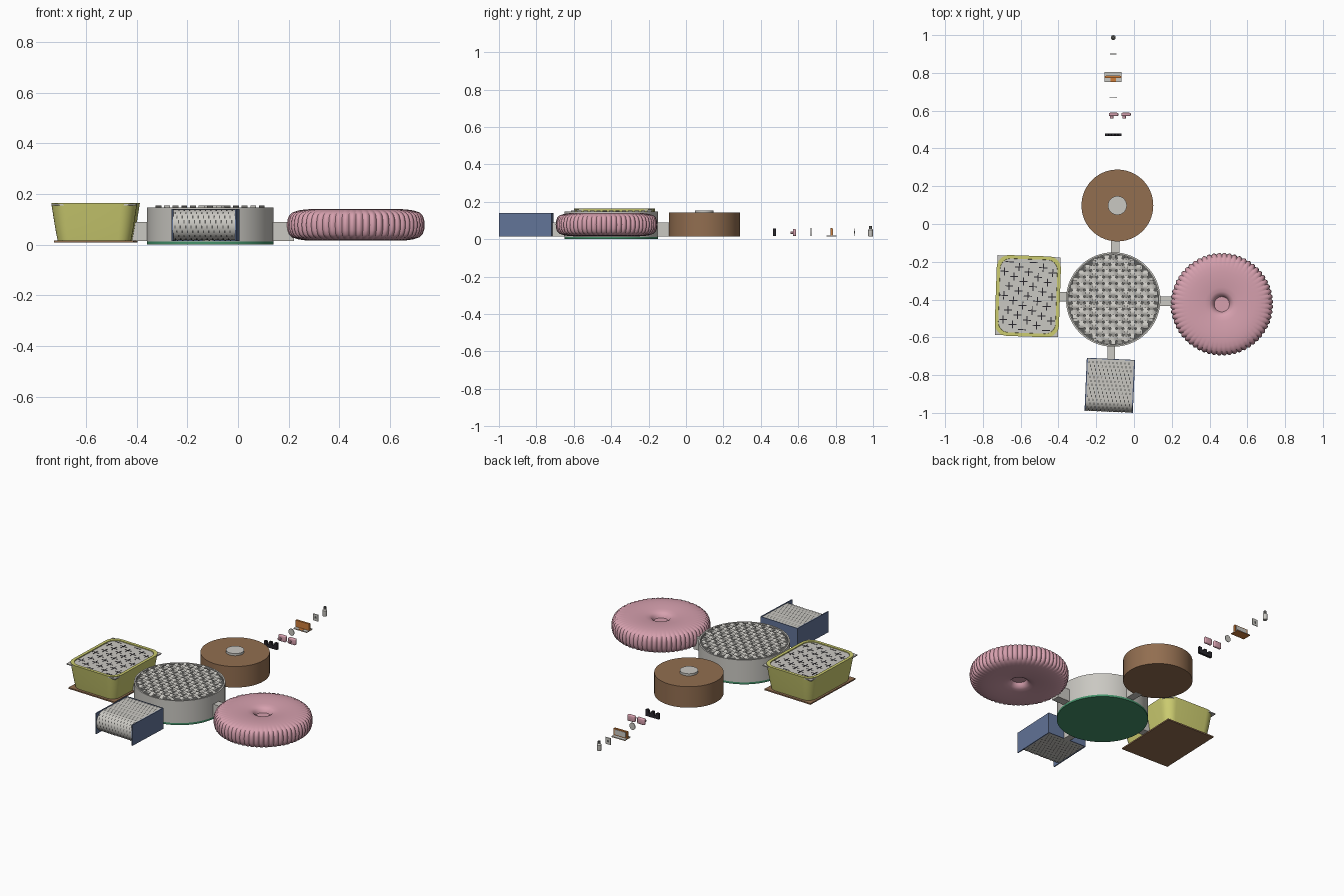
import bpy, bmesh, math
from mathutils import Matrix, Vector

cube = bpy.data.objects.get("Cube")
if cube:
    bpy.data.objects.remove(cube, do_unlink=True)


def material(name, *rgb):
    lin = [((c / 255 + 0.055) / 1.055) ** 2.4 for c in rgb] + [1.0]
    m = bpy.data.materials.new(name)
    m.use_nodes = True
    m.diffuse_color = lin
    m.node_tree.nodes["Principled BSDF"].inputs["Base Color"].default_value = lin
    return m


WHITE = material("off white", 202, 200, 194)
PINK = material("dusty pink", 214, 160, 174)
BROWN = material("brown", 146, 110, 80)
YELLOW = material("olive yellow", 204, 204, 112)
BLUE = material("slate blue", 98, 116, 152)
GREEN = material("green", 68, 146, 106)
ORANGE = material("orange", 205, 125, 58)
BLACK = material("charcoal", 40, 38, 44)
GREY = material("weave shadow", 92, 92, 90)


def finish(name, bm, mat, loc=(0, 0, 0), turn=0.0, smooth=True, fix=True):
    if fix:
        bmesh.ops.recalc_face_normals(bm, faces=bm.faces[:])
    me = bpy.data.meshes.new(name)
    bm.to_mesh(me)
    bm.free()
    me.materials.append(mat)
    if smooth:
        me.shade_smooth()
        me.set_sharp_from_angle(angle=math.radians(35))
    ob = bpy.data.objects.new(name, me)
    ob.location = loc
    ob.rotation_euler.z = turn
    bpy.context.collection.objects.link(ob)
    return ob


def box(name, centre, size, mat, loc=(0, 0, 0), turn=0.0, bevel=0.0):
    bm = bmesh.new()
    bmesh.ops.create_cube(bm, size=1, matrix=Matrix.Translation(centre) @ Matrix.Diagonal((*size, 1)))
    if bevel:
        bmesh.ops.bevel(bm, geom=bm.edges[:], offset=bevel, segments=3, affect='EDGES', profile=0.5)
    return finish(name, bm, mat, loc, turn)


def skin(bm, rings, closed=True):
    """Join matching loops of points with quads."""
    loops = [[bm.verts.new(p) for p in ring] for ring in rings]
    for a, b in zip(loops, loops[1:]):
        for i in range(len(a) if closed else len(a) - 1):
            j = (i + 1) % len(a)
            bm.faces.new((a[i], a[j], b[j], b[i]))
    return loops


def lathe(name, profile, loc, mat, segs=96, radius=lambda r, a: r):
    bm = bmesh.new()
    angles = [math.tau * i / segs for i in range(segs)]
    loops = skin(bm, [[(radius(r, a) * math.cos(a), radius(r, a) * math.sin(a), z) for a in angles]
                      for r, z in profile])
    bm.faces.new(loops[0])
    bm.faces.new(loops[-1])
    return finish(name, bm, mat, loc)


def prism(name, outline, depth, mat, loc):
    """Extrude an x-z outline along y."""
    bm = bmesh.new()
    loops = skin(bm, [[(x, y, z) for x, z in outline] for y in (-depth / 2, depth / 2)])
    for loop in loops:
        bm.faces.new(loop)
    return finish(name, bm, mat, loc, smooth=False)


# Round woven centre
HUB = (-0.11, -0.40, 0)
lathe("hub_base", [(0.25, 0), (0.25, 0.012)], HUB, GREEN)
lathe("hub_wall", [(0.25, 0.012), (0.25, 0.147), (0.241, 0.147), (0.241, 0.136)], HUB, WHITE)
lathe("hub_weave_backing", [(0.24, 0.136), (0.24, 0.139)], HUB, GREY)
bm = bmesh.new()
pitch, half, reach = 0.034, 0.0115, 0.238
for n in range(-7, 8):
    off = n * pitch
    if abs(off) + half >= reach:
        continue
    end = math.sqrt(reach ** 2 - (abs(off) + half) ** 2)
    steps = max(4, int(end * 2 / pitch * 6))
    ts = [-end + 2 * end * k / steps for k in range(steps + 1)]
    for across in (False, True):
        rows = []
        for t in ts:
            z = 0.148 + (-1 if across else 1) * 0.006 * math.cos(math.pi * (t / pitch + n))
            pair = [(t, off - half, z), (t, off + half, z)]
            rows.append([(y, x, z) for x, y, z in pair][::-1] if across else pair)
        skin(bm, rows, closed=False)
for f in bm.faces:
    f.normal_update()
    if f.normal.z < 0:
        f.normal_flip()
finish("hub_woven_strips", bm, WHITE, HUB, fix=False)

# Tabs joining the outer pieces to the centre
for name, x, y, sx, sy in (("back_tab", -0.098, -0.12, 0.045, 0.09), ("front_tab", -0.12, -0.68, 0.04, 0.09),
                           ("left_tab", 0.175, -0.41, 0.09, 0.05), ("right_tab", -0.385, -0.385, 0.07, 0.05)):
    box(name, (x, y, 0.052), (sx, sy, 0.075), WHITE)

# Pink ribbed cushion, the same above and below
upper = [(0.040, 0.025), (0.044, 0.034), (0.052, 0.046), (0.066, 0.053), (0.09, 0.057), (0.13, 0.061), (0.17, 0.0625),
         (0.20, 0.061), (0.225, 0.057), (0.244, 0.049), (0.256, 0.037), (0.262, 0.02), (0.264, 0)]
profile = [(r, 0.078 - z) for r, z in upper] + [(r, 0.078 + z) for r, z in upper[-2::-1]]


def ribbed(r, a):
    return r + 0.008 * abs(math.sin(30 * a)) * min(1, max(0, (r - 0.215) / 0.03))


lathe("ribbed_cushion", profile, (0.465, -0.425, 0), PINK, 480, ribbed)

# Brown drum with a pale cap
DRUM = (-0.088, 0.098, 0)
lathe("drum", [(0.19, 0.015), (0.19, 0.142)], DRUM, BROWN)
lathe("drum_cap", [(0.05, 0.14), (0.05, 0.155)], DRUM, WHITE, 48)

# Tapered tray with woven lid
TRAY, TILT = (-0.562, -0.382, 0), math.radians(-2)


def rounded(hx, hy, r, z):
    pts = []
    for q, (sx, sy) in enumerate(((1, 1), (-1, 1), (-1, -1), (1, -1))):
        for k in range(9):
            a = math.pi / 2 * (q + k / 8)
            pts.append((sx * (hx - r) + r * math.cos(a), sy * (hy - r) + r * math.sin(a), z))
    return pts


bm = bmesh.new()
loops = skin(bm, [rounded(0.145, 0.19, 0.05, 0.016), rounded(0.155, 0.2, 0.055, 0.07),
                  rounded(0.17, 0.214, 0.065, 0.165), rounded(0.152, 0.196, 0.055, 0.165),
                  rounded(0.150, 0.194, 0.055, 0.15)])
bm.faces.new(loops[0])
finish("tray_wall", bm, YELLOW, TRAY, TILT)
box("tray_base", (0, 0, 0.012), (0.315, 0.41, 0.008), BROWN, TRAY, TILT)
box("tray_lid", (0, 0, 0.157), (0.334, 0.422, 0.006), WHITE, TRAY, TILT)
bm = bmesh.new()
cell = 0.0255
for i in range(-5, 6):
    for j in range(-7, 8):
        if (i + 2 * j) % 5 == 0:
            for sx, sy in ((cell * 1.7, 0.005), (0.005, cell * 1.7)):
                if abs(i * cell) + sx / 2 < 0.15 and abs(j * cell) + sy / 2 < 0.193:
                    bmesh.ops.create_cube(bm, size=1, matrix=Matrix.Translation((i * cell, j * cell, 0.16))
                                          @ Matrix.Diagonal((sx, sy, 0.002, 1)))
finish("tray_lid_slits", bm, BLACK, TRAY, TILT, smooth=False)

# Front block: pale sheet wrapped around a rounded nose, between blue plates
BLOCK, LEAN = (-0.128, -0.855, 0.078), math.radians(-2.5)
BACK, NOSE, R = 0.138, -0.078, 0.06
ARC, FLAT = math.pi * R, BACK - NOSE


def wrap(s, lift=0.0):
    """Point of the sheet at distance s along it, as (y, z)."""
    if s < FLAT:
        return BACK - s, R + lift
    if s < FLAT + ARC:
        a = math.pi / 2 + (s - FLAT) / R
        return NOSE + (R + lift) * math.cos(a), (R + lift) * math.sin(a)
    return NOSE + s - FLAT - ARC, -R - lift


bm = bmesh.new()
path = [wrap(0)] + [wrap(FLAT + ARC * k / 20) for k in range(21)] + [wrap(2 * FLAT + ARC)]
loops = skin(bm, [[(x, y, z) for y, z in path] for x in (-0.122, 0.122)])
for loop in loops:
    bm.faces.new(loop)
finish("block_sheet", bm, WHITE, BLOCK, LEAN)
bm = bmesh.new()
for row in range(int((2 * FLAT + ARC) / 0.02) - 1):
    s = 0.012 + row * 0.02
    for col in range(11):
        x = -0.117 + col * 0.021 + (row % 3) * 0.007
        skin(bm, [[(x, *wrap(e, 0.0015)), (x + 0.005, *wrap(e, 0.0015))] for e in (s, s + 0.012)], closed=False)
finish("block_slots", bm, GREY, BLOCK, LEAN, smooth=False, fix=False)
for side, x in (("left", 0.125), ("right", -0.125)):
    box(side + "_block_plate", (x, 0, 0), (0.006, 0.28, 0.126), BLUE, BLOCK, LEAN)
box("block_back_plate", (0, 0.139, 0), (0.25, 0.004, 0.126), BLUE, BLOCK, LEAN)

# Row of small loose pieces behind: notched dark strip
LINE = -0.11
prism("notched_strip", [(-0.044, 0.018), (0.044, 0.018), (0.044, 0.058), (0.028, 0.058), (0.022, 0.04), (0.012, 0.04),
                        (0.006, 0.056), (-0.008, 0.056), (-0.012, 0.036), (-0.022, 0.036), (-0.026, 0.052),
                        (-0.044, 0.052)], 0.014, BLACK, (LINE, 0.473, 0))
# Pair of pink lumps
for name, x in (("first", -0.108), ("second", -0.042)):
    box(name + "_lump", (x, 0.58, 0.036), (0.05, 0.018, 0.038), PINK, bevel=0.006)
    box(name + "_lump_nub", (x - 0.01, 0.566, 0.035), (0.018, 0.016, 0.012), PINK, bevel=0.003)
# Thin upright disc
prism("thin_disc", [(0.019 * math.cos(math.tau * k / 24), 0.038 + 0.021 * math.sin(math.tau * k / 24))
                    for k in range(24)], 0.004, WHITE, (LINE, 0.668, 0))
# Orange stand with pale panels
box("stand_floor", (LINE, 0.778, 0.017), (0.09, 0.055, 0.004), WHITE)
box("stand_floor_patch", (LINE, 0.763, 0.0195), (0.03, 0.024, 0.002), ORANGE)
box("stand_underside", (LINE, 0.778, 0.0145), (0.09, 0.055, 0.002), ORANGE)
box("stand_wall", (LINE, 0.778, 0.038), (0.09, 0.012, 0.042), ORANGE)
box("stand_wall_panel", (LINE, 0.785, 0.039), (0.074, 0.002, 0.03), WHITE)
# Thin plate with a dark spot
box("thin_plate", (LINE, 0.9, 0.038), (0.036, 0.004, 0.04), WHITE)
box("thin_plate_spot", (LINE, 0.9, 0.038), (0.012, 0.006, 0.012), GREY)
# Small bottle
lathe("bottle", [(0.012, 0.015), (0.013, 0.02), (0.013, 0.05), (0.007, 0.058)], (LINE, 0.987, 0), WHITE, 24)
lathe("bottle_cap", [(0.008, 0.058), (0.008, 0.07)], (LINE, 0.987, 0), GREY, 24)
